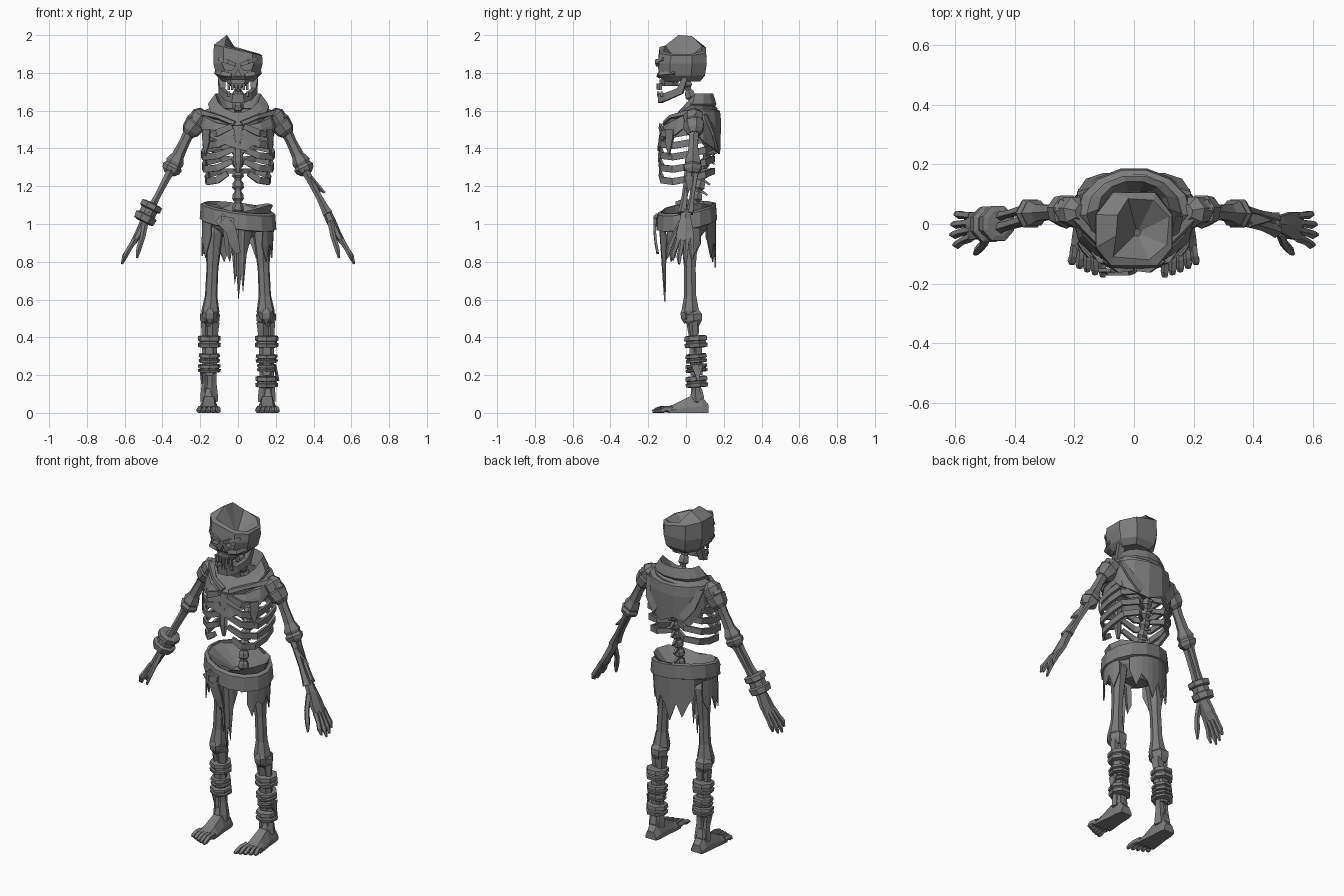
import bpy, bmesh, math
from mathutils import Vector as V

grey = bpy.data.materials.new("bone_grey")
grey.diffuse_color = (0.2, 0.2, 0.2, 1)


def make(name, verts, faces, thick=0):
    bm = bmesh.new()
    vs = [bm.verts.new(v) for v in verts]
    for f in faces:
        bm.faces.new([vs[i] for i in f])
    bmesh.ops.recalc_face_normals(bm, faces=bm.faces)
    me = bpy.data.meshes.new(name)
    bm.to_mesh(me)
    bm.free()
    me.materials.append(grey)
    ob = bpy.data.objects.new(name, me)
    bpy.context.collection.objects.link(ob)
    if thick:
        m = ob.modifiers.new("thickness", 'SOLIDIFY')
        m.thickness, m.offset = thick, 0
    return ob


def loft(name, rings, caps=True, loop=False, thick=0):
    n, m = len(rings[0]), len(rings)
    faces = [(i * n + j, i * n + (j + 1) % n, (i + 1) % m * n + (j + 1) % n, (i + 1) % m * n + j)
             for i in range(m if loop else m - 1) for j in range(n)]
    if caps and not loop:
        faces += [tuple(range(n)), tuple(range((m - 1) * n, m * n))]
    return make(name, [v for r in rings for v in r], faces, thick)


def tube(name, stations, n=6, ref=(0, 1, 0)):
    """stations: (x, y, z, r) or (x, y, z, r_along_ref, r_across)"""
    pts = [V(s[:3]) for s in stations]
    rings = []
    for i, s in enumerate(stations):
        t = (pts[min(i + 1, len(pts) - 1)] - pts[max(i - 1, 0)]).normalized()
        u = V(ref) - t * t.dot(V(ref))
        u.normalize()
        w = t.cross(u)
        k = 1 / math.cos(math.pi / n)
        rings.append([pts[i] + u * s[3] * k * math.cos(a) + w * s[-1] * k * math.sin(a)
                      for a in [(j + .5) * math.tau / n for j in range(n)]])
    return loft(name, rings)


def bone(name, a, b, profile, n=6, ref=(0, 1, 0)):
    """profile: (fraction along, radius...)"""
    a, b = V(a), V(b)
    return tube(name, [(*a.lerp(b, p[0]), *p[1:]) for p in profile], n, ref)


def oval(cy, z, rx, ry, n=14, drop=0, tx=0, ty=0):
    out = []
    for i in range(n):
        a = i * math.tau / n
        x, y = rx * math.cos(a), ry * math.sin(a)
        out.append(V((x, cy + y, z - drop * max(0, -y / ry) + tx * x + ty * y)))
    return out


def drape(name, cols, rx, ry, cy, flare):
    """ragged cloth hung on an ellipse: (angle in degrees, top, bottom)"""
    vs = []
    for a, top, bot in cols:
        c, s = math.cos(math.radians(a)), math.sin(math.radians(a))
        vs += [(rx * c, cy + ry * s, top), (rx * c * flare, cy + ry * s * flare, bot)]
    return make(name, vs, [(2 * i, 2 * i + 2, 2 * i + 3, 2 * i + 1) for i in range(len(cols) - 1)], .007)


# Skull with a broken, hollow crown
outline = [(-.6, -1), (.6, -1), (1, -.5), (1, .4), (.55, 1), (-.55, 1), (-1, .4), (-1, -.5)]
rings = []
for z, hx, y0, y1, slope in [(1.755, .085, -.12, .075, 0), (1.785, .115, -.143, .1, 0),
                             (1.85, .13, -.15, .11, 0), (1.92, .128, -.14, .105, -.22)]:
    rings.append([V((u * hx, (y0 + y1) / 2 + v * (y1 - y0) / 2, z + slope * u * hx)) for u, v in outline])
rings.append([V(p) for p in [(-.07, -.11, 1.945), (.05, -.12, 1.915), (.11, -.07, 1.9), (.118, .025, 1.9),
                             (.065, .08, 1.915), (-.02, .085, 1.94), (-.055, .03, 1.995), (-.06, -.04, 2.0)]])
rings.append([V((.01, -.03, 1.835)) + (p - V((.01, -.03, 1.835))) * .12 for p in rings[-1]])
skull = loft("skull", rings)


def socket(name, pts):
    n = len(pts)
    ob = loft(name, [[V((x, y, z)) for x, z in pts] for y in (-.2, -.115)])
    ob.hide_render = True
    ob.hide_set(True)
    m = skull.modifiers.new(name, 'BOOLEAN')
    m.operation, m.object, m.solver = 'DIFFERENCE', ob, 'EXACT'


for s in (-1, 1):
    socket("eye_socket_cutter", [(s * x, z) for x, z in
                                 [(.02, 1.825), (.04, 1.812), (.072, 1.818), (.086, 1.855), (.05, 1.847), (.02, 1.836)]])
    tube("brow", [(s * .012, -.15, 1.842, .008), (s * .05, -.152, 1.858, .012), (s * .1, -.12, 1.873, .008)], 4)
    tube("cheekbone", [(s * .035, -.143, 1.785, .012), (s * .08, -.132, 1.793, .016), (s * .118, -.06, 1.8, .008)], 5, (0, 0, 1))
    for x in (.01, .03, .049):
        y = -.15 + x * x * 7
        tube("upper_tooth", [(s * x, y, 1.745, .008), (s * x, y, 1.713 - x * .1, .006)], 4)
        if x != .03:
            tube("lower_tooth", [(s * x, y + .005, 1.675, .008), (s * x, y + .003, 1.702, .006)], 4)
socket("nose_cutter", [(0, 1.818), (.02, 1.776), (.005, 1.783), (-.005, 1.783), (-.02, 1.776)])
loft("upper_jaw", [[V((u * w, -.09 + v * d, z)) for u, v in outline]
                   for z, w, d in [(1.73, .05, .05), (1.765, .065, .05)]])
half = [(.085, -.005, 1.775, .012, .022), (.085, -.03, 1.705, .02, .014), (.06, -.1, 1.675, .02, .012)]
tube("lower_jaw", half + [(.025, -.137, 1.665, .024, .012), (-.025, -.137, 1.665, .024, .012)]
     + [(-h[0], *h[1:]) for h in half[::-1]], 4, (0, 0, 1))

# Spine and neck: alternating wide and narrow stations
curve = [(1.0, .05), (1.15, .06), (1.25, .085), (1.4, .115), (1.52, .09), (1.62, .04), (1.77, -.005)]


def spine_y(z):
    for (a, ya), (b, yb) in zip(curve, curve[1:]):
        if z <= b:
            return ya + (yb - ya) * (z - a) / (b - a)
    return curve[-1][1]


stations = []
for i in range(13):
    z = 1.0 + i * .06
    for dz, r in ((0, .017), (.012, .027), (.038, .024), (.05, .016)):
        stations.append((0, spine_y(z + dz), z + dz, r))
tube("spine", stations, 6)
for i in range(9):
    z = 1.11 + i * .055
    y = spine_y(z)
    tube("spine_process", [(0, y + .015, z + .01, .008), (0, y + .05, z - .012, .005)], 4, (1, 0, 0))

# Ribcage
tube("breastbone", [(0, -.125, 1.52, .01, .03), (0, -.135, 1.44, .01, .02),
                    (0, -.138, 1.34, .01, .024), (0, -.135, 1.27, .006, .01)], 6)
for s in (-1, 1):
    for z, rx, end in [(1.5, .16, .03), (1.44, .18, .02), (1.38, .188, .02), (1.315, .183, .03), (1.25, .168, .055)]:
        y = spine_y(z)
        tube("rib", [(s * .015, y, z + .03, .012, .008), (s * .09, .145, z + .03, .016, .008),
                     (s * rx * .93, .1, z + .012, .017, .008), (s * rx, .02, z - .01, .018, .008),
                     (s * rx * .95, -.07, z - .025, .018, .008), (s * .11, -.125, z - .018, .018, .008),
                     (s * end, -.137, z + .018, .014, .007)], 4, (0, 0, 1))
    tube("collarbone", [(s * .02, -.11, 1.53, .014), (s * .1, -.08, 1.565, .012), (s * .2, .03, 1.59, .018)], 5, (0, 0, 1))
    make("shoulder_blade", [(s * .19, .1, 1.58), (s * .05, .15, 1.56), (s * .06, .165, 1.45),
                            (s * .1, .165, 1.39), (s * .16, .145, 1.47)], [(0, 1, 2, 3, 4)], .014)

# Torn cowl: throat, collar rim, folds, shoulder cape, ragged hem
hem = oval(.015, 1.5, .2, .165)
for v, z in zip(hem, [1.53, 1.44, 1.40, 1.37, 1.41, 1.36, 1.46, 1.53, 1.48, 1.45, 1.41, 1.385, 1.46, 1.47]):
    v.z = z
loft("cowl", [oval(.04, 1.61, .09, .075, drop=.06), oval(.05, 1.685, .12, .095, drop=.1),
              oval(.035, 1.635, .155, .125, drop=.1), oval(.03, 1.612, .145, .115, drop=.1),
              oval(.03, 1.595, .187, .15, drop=.08), oval(.025, 1.54, .198, .16, drop=.05), hem],
     caps=False, thick=.01)
loft("scarf_fold", [oval(.025, 1.60 + dz, rx, ry, drop=.09, tx=.1)
                    for dz, rx, ry in [(.03, .14, .12), (.01, .165, .145), (-.025, .16, .14), (-.01, .13, .11)]], loop=True)
drape("cowl_front_tatter", [(-158, 1.5, 1.46), (-148, 1.5, 1.36), (-138, 1.5, 1.43)], .2, .165, .0, 1.02)
drape("cowl_front_tatter", [(-40, 1.5, 1.43), (-32, 1.5, 1.36), (-24, 1.5, 1.46)], .2, .165, .0, 1.02)

# Arms
for s in (-1, 1):
    sh, el, wr = (s * .215, .045, 1.575), (s * .35, .035, 1.295), (s * .475, 0, 1.055)
    bone("upper_arm", sh, el, [(0, .028), (.08, .04), (.2, .028), (.5, .024), (.75, .028), (.88, .042), (1, .032)])
    bone("shoulder_wrap", (s * .175, .04, 1.6), (s * .265, .045, 1.475),
         [(0, .025), (.2, .05), (.5, .046), (.55, .053), (.85, .046), (1, .03)], 7)
    bone("elbow", (s * .335, .035, 1.325), (s * .365, .035, 1.265), [(0, .03), (.4, .047), (.7, .042), (1, .025)])
    for d, r in ((-.018, .016), (.018, .013)):
        bone("forearm_bone", (s * .352, .035 + d, 1.29), (s * .475, d * 1.1, 1.055),
             [(0, r * 1.3), (.2, r), (.6, r * .85), (.85, r * 1.1), (1, r * 1.4)], 5)
    # Hand: broad from the side, thin from the front
    tube("palm", [(s * .467, 0, 1.07, .024, .02), (s * .49, -.002, 1.02, .03, .022),
                  (s * .525, -.005, .95, .045, .018), (s * .552, -.008, .905, .046, .014)], 6)
    for i, ln in enumerate((.85, 1, .95, .8)):
        y0 = -.044 + i * .024
        y1 = -.07 + i * .034
        tube("finger", [(s * .545, y0, .918, .013), (s * (.545 + .035 * ln), (y0 + y1) / 2, .918 - .055 * ln, .011),
                        (s * (.545 + .055 * ln), y1, .918 - .09 * ln, .012), (s * (.545 + .07 * ln), y1, .918 - .13 * ln, .005)], 5)
    tube("thumb", [(s * .49, -.025, 1.01, .014), (s * .505, -.068, .93, .012), (s * .525, -.09, .87, .012),
                   (s * .535, -.1, .82, .005)], 5)
bone("wrist_cuff", (-.452, .002, 1.11), (-.502, -.002, 1.01),
     [(0, .042), (.05, .058), (.28, .058), (.34, .045), (.6, .045), (.66, .06), (.95, .056), (1, .04)], 8)
make("arm_tatter", [(.39, -.01, 1.25), (.46, .01, 1.165), (.41, .03, 1.19), (.375, .04, 1.25)], [(0, 1, 2, 3)], .012)

# Pelvis bowl, belt and buckle
rim = oval(.01, 1.09, .185, .142, 12)
for v, z in zip(rim, [1.1, 1.11, 1.1, 1.115, 1.1, 1.12, 1.11, 1.1, 1.085, 1.06, 1.08, 1.1]):
    v.z = z
loft("pelvis", [oval(.02, .925, .07, .05, 12), oval(.02, .98, .135, .1, 12), rim, oval(.04, 1.0, .05, .04, 12)])
loft("belt", [oval(.005, 1.04 + dz, rx, ry, 14, tx=-.14, ty=.17) for dz, rx, ry in
              [(.048, .178, .138), (.04, .197, .157), (-.04, .203, .163), (-.048, .18, .14)]], loop=True)
b = [(-.088, 1.045), (-.018, 1.03), (-.026, .965), (-.094, .982)]
c = V((-.056, 0, 1.005))
outer = [V((x, -.155, z)) for x, z in b]
inner = [c + (p - c) * .55 for p in outer]
for p in inner:
    p.y = -.155
front = V((0, -.018, 0))
loft("buckle", [outer, [p + front for p in outer], [p + front for p in inner], inner], loop=True)
tube("belt_end", [(-.1, -.155, 1.035, .006, .03), (-.04, -.167, .975, .006, .03), (-.02, -.16, .9, .006, .026),
                  (0, -.15, .845, .006, .014)], 4)

# Ragged skirt hung under the belt
drape("skirt_front", [(-118, 1.0, .86), (-108, 1.0, .80), (-103, 1.0, .86), (-97, 1.0, .68), (-93, 1.0, .74),
                      (-89, 1.0, .59), (-83, 1.0, .73), (-79, 1.0, .64), (-72, 1.0, .84), (-62, .99, .93)], .175, .14, 0, .8)
drape("skirt_side", [(150, 1.02, .9), (162, 1.02, .84), (172, 1.02, .92), (184, 1.02, .83), (196, 1.02, .9),
                     (206, 1.02, .82), (222, 1.02, .93)], .187, .145, .005, 1.02)
drape("skirt_side", [(-46, .98, .88), (-36, .98, .80), (-26, .98, .89), (-10, .98, .86), (2, .98, .91),
                     (14, .98, .82), (28, .98, .91)], .187, .145, .005, .98)
drape("skirt_back", [(45, 1.02, .92), (58, 1.03, .82), (68, 1.04, .90), (80, 1.04, .86), (90, 1.04, .77),
                     (103, 1.05, .88), (114, 1.05, .80), (126, 1.05, .88), (138, 1.05, .93)], .18, .15, .005, 1.0)

# Legs and feet
for s in (-1, 1):
    hip, knee, ankle = (s * .125, .02, .985), (s * .148, .025, .5), (s * .155, .06, .07)
    bone("thigh_bone", hip, knee, [(0, .03), (.06, .045), (.18, .04), (.45, .029), (.75, .03), (.92, .044), (1, .034)], 7)
    bone("kneecap", (s * .148, -.005, .56), (s * .15, .0, .475), [(0, .012), (.35, .026, .035), (.7, .024, .032), (1, .01)])
    bone("knee", (s * .148, .035, .545), (s * .15, .045, .46), [(0, .03), (.3, .046), (.65, .044), (1, .026)])
    for d, r in ((-.016, .022), (.022, .015)):
        bone("shin_bone", (s * (.15 + d), .04, .48), (s * (.155 + d), .06, .06),
             [(0, r * 1.4), (.2, r), (.75, r * .9), (.92, r * 1.25), (1, r * 1.3)], 5)
    cuffs = [(.41, .345, .054), (.315, .265, .05), (.258, .215, .054)] if s < 0 else \
            [(.41, .345, .056), (.31, .265, .052), (.258, .22, .046), (.195, .135, .054)]
    for top, bot, r in cuffs:
        t = .06 - (top - .07) * .02
        bone("shin_wrap", (s * .152, t, top), (s * .152, t + .004, bot),
             [(0, r * .75), (.06, r), (.4, r * 1.04), (.46, r * .88), (.6, r * .9), (.66, r * 1.05), (.95, r), (1, r * .72)], 7)
    tube("shin_cloth", [(s * .152, .05, .4, .034), (s * .152, .055, .2, .032)], 6)
    tube("ankle", [(s * .155, .06, .13, .024), (s * .155, .06, .085, .036), (s * .155, .055, .05, .03)], 6)
    loft("foot", [[V((s * (cx + u * w), y, z * h)) for u, z in ((-1, 0), (-1, .35), (-.55, 1), (.55, 1), (1, .35), (1, 0))]
                  for y, cx, w, h in [(.118, .152, .035, .045), (.085, .152, .043, .085), (.02, .153, .046, .088),
                                      (-.05, .154, .055, .052), (-.09, .155, .058, .034)]])
    for i, ln in enumerate((.098, .09, .08, .068, .055)):
        x = .11 + i * .0225
        x2 = .104 + i * .026
        tube("toe", [(s * x, -.075, .018, .011, .017), (s * (x + x2) / 2, -.08 - ln * .5, .022, .011, .013),
                     (s * x2, -.08 - ln * .8, .013, .012, .012), (s * x2, -.08 - ln, .007, .008, .006)], 5, (1, 0, 0))
make("shin_tatter", [(.2, .03, .245), (.215, .06, .17), (.2, .075, .205), (.195, .09, .25)], [(0, 1, 2, 3)], .009)
make("shin_tatter", [(-.2, .03, .23), (-.19, .045, .15), (-.18, .06, .19), (-.19, .085, .23)], [(0, 1, 2, 3)], .009)
